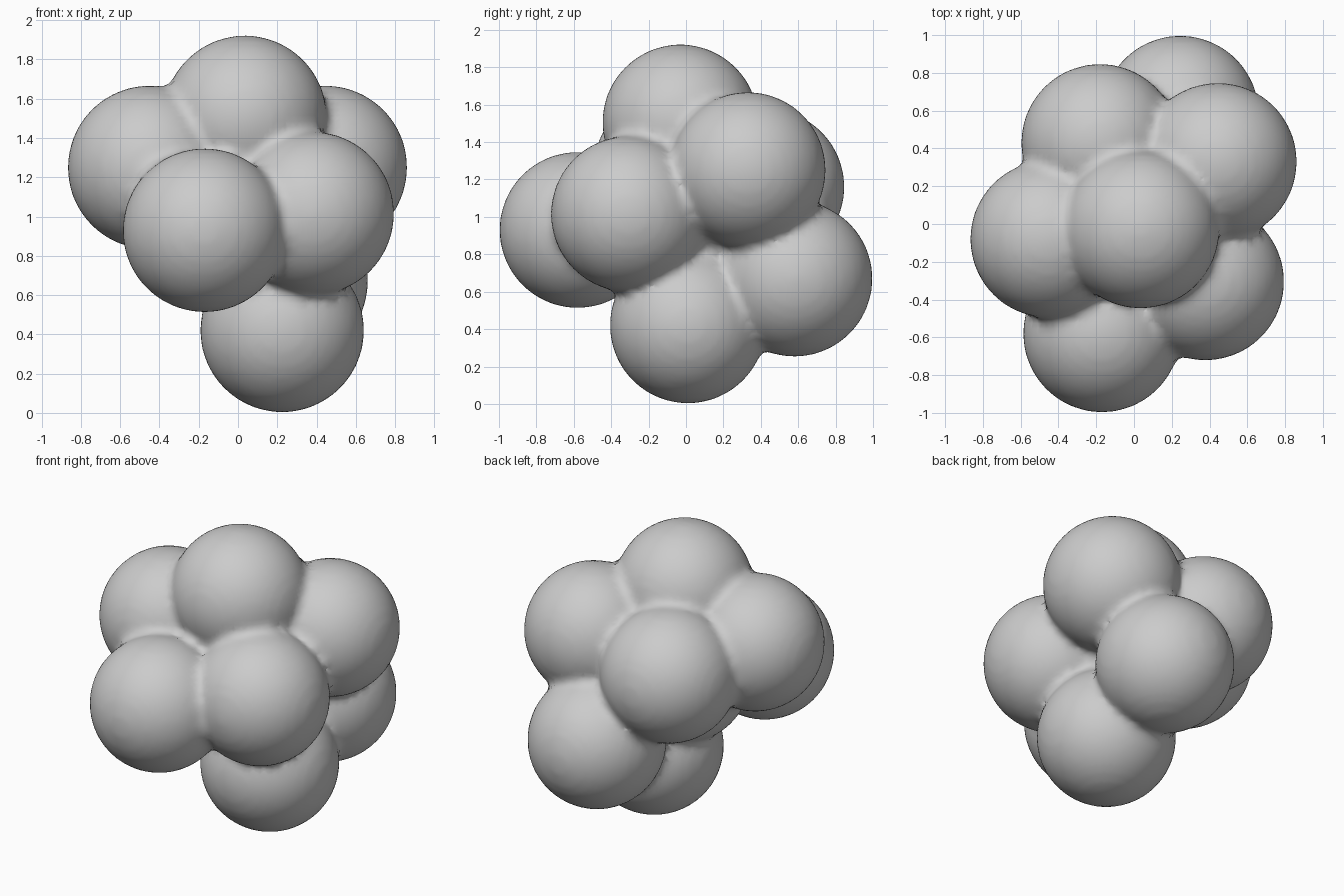
import bpy, bmesh
from mathutils import Matrix

if "Cube" in bpy.data.objects:
    bpy.data.objects.remove(bpy.data.objects["Cube"])

R = 0.418

# Ball centres of the cluster
CENTRES = [
    (0.035, -0.03, 1.505),   # top
    (-0.45, -0.08, 1.25),    # left
    (0.445, 0.33, 1.25),     # right
    (-0.17, -0.58, 0.93),    # front
    (0.378, -0.305, 1.015),  # front right
    (0.225, 0.01, 0.42),     # bottom
    (0.245, 0.58, 0.67),     # back
    (-0.18, 0.43, 1.16),     # back left
    (0.03, 0.0, 0.94),       # core
]

bm = bmesh.new()
for c in CENTRES:
    bmesh.ops.create_icosphere(bm, subdivisions=4, radius=R,
                               matrix=Matrix.Translation(c))
mesh = bpy.data.meshes.new("ball_cluster")
bm.to_mesh(mesh)
bm.free()
cluster = bpy.data.objects.new("ball_cluster", mesh)
bpy.context.collection.objects.link(cluster)

# Fuse the balls into one skin and soften the valleys between them
fuse = cluster.modifiers.new("fuse", 'REMESH')
fuse.mode = 'VOXEL'
fuse.voxel_size = 0.03
fuse.use_smooth_shade = True
soften = cluster.modifiers.new("soften", 'SMOOTH')
soften.factor = 0.5
soften.iterations = 4
